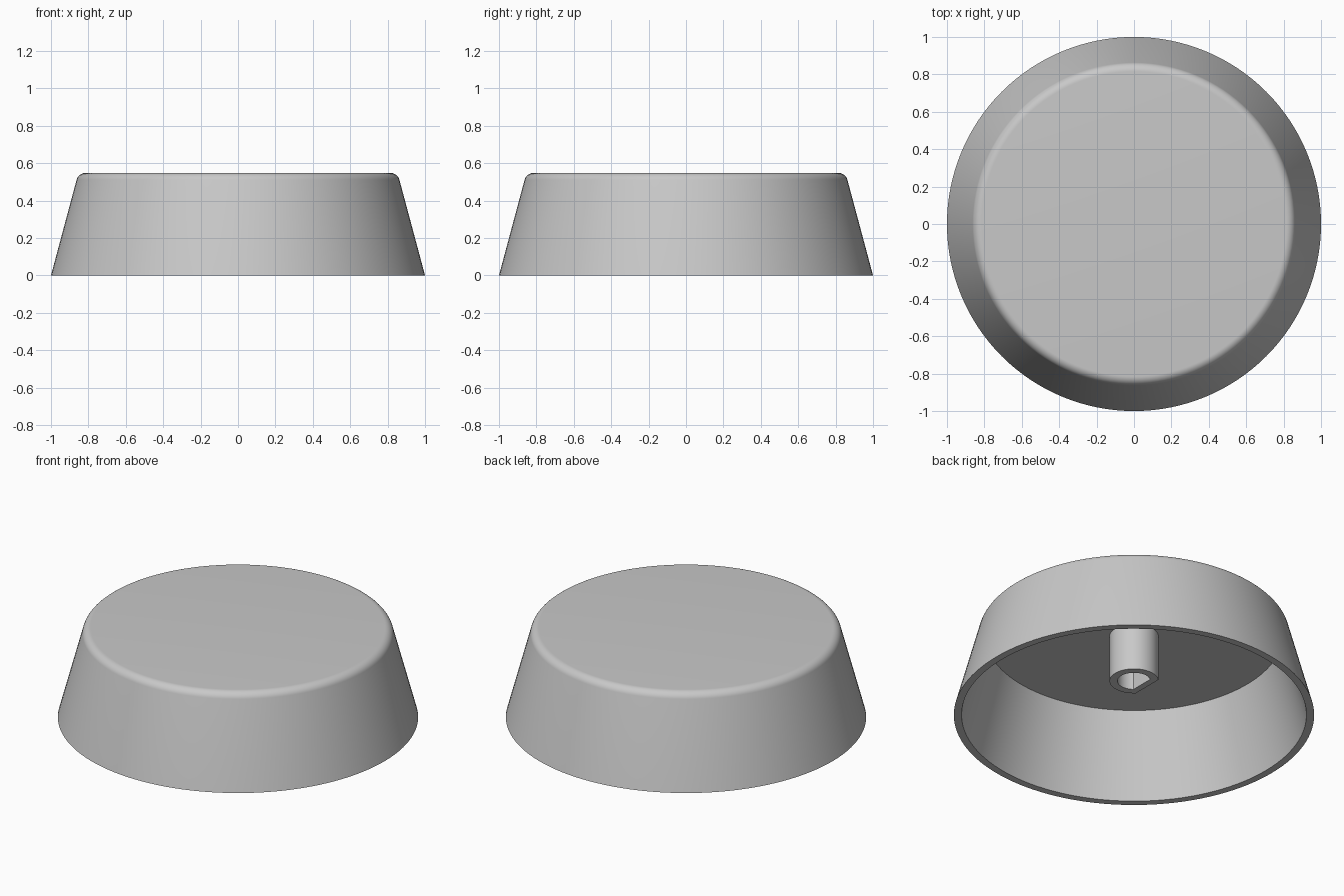
import bpy, bmesh, math

if "Cube" in bpy.data.objects:
    bpy.data.objects.remove(bpy.data.objects["Cube"])

SEGMENTS = 128
HEIGHT = 0.548
FLOOR_Z = 0.503            # underside of the cap
SLOPE = math.tan(math.radians(15))

grey = bpy.data.materials.new("light grey")
grey.diffuse_color = (0.58, 0.58, 0.58, 1)
grey.use_nodes = True
grey.node_tree.nodes["Principled BSDF"].inputs["Base Color"].default_value = grey.diffuse_color


def finish(bm, name):
    """Turn a bmesh into a shaded, coloured object."""
    bmesh.ops.recalc_face_normals(bm, faces=bm.faces)
    mesh = bpy.data.meshes.new(name)
    bm.to_mesh(mesh)
    bm.free()
    mesh.materials.append(grey)
    obj = bpy.data.objects.new(name, mesh)
    bpy.context.collection.objects.link(obj)
    bpy.ops.object.select_all(action='DESELECT')
    obj.select_set(True)
    bpy.context.view_layer.objects.active = obj
    bpy.ops.object.shade_smooth_by_angle(angle=math.radians(30))
    return obj


def lathe(profile, name):
    """Revolve (radius, z) points; end points on the axis become discs."""
    bm = bmesh.new()
    rings = [[bm.verts.new((r * math.cos(a), r * math.sin(a), z))
              for a in (2 * math.pi * i / SEGMENTS for i in range(SEGMENTS))]
             for r, z in profile]
    for a, b in zip(rings, rings[1:]):
        for i in range(SEGMENTS):
            j = (i + 1) % SEGMENTS
            bm.faces.new((a[i], a[j], b[j], b[i]))
    bm.faces.new(rings[0])
    bm.faces.new(rings[-1])
    return finish(bm, name)


def d_outline(radius, flat, steps=48):
    """Circle cut by a flat on the -x side."""
    end = math.pi - math.acos(flat / radius)
    return [(radius * math.cos(a), radius * math.sin(a))
            for a in (-end + 2 * end * i / steps for i in range(steps + 1))]


# Hollow knob shell: inner floor, inner wall, rim, outer wall, rounded top edge
fillet = 0.05
corner = 1 - SLOPE * HEIGHT
centre_r = corner - fillet * math.tan(math.radians(37.5))
centre_z = HEIGHT - fillet
profile = [(0.957 - SLOPE * FLOOR_Z, FLOOR_Z), (0.957, 0), (1.0, 0)]
for k in range(11):
    a = math.radians(15 + 75 * k / 10)
    profile.append((centre_r + fillet * math.cos(a), centre_z + fillet * math.sin(a)))
lathe(profile, "knob_shell")

# Shaft socket: D-shaped tube hanging from the cap
POST_Z = 0.217
bm = bmesh.new()
outer, inner = d_outline(0.136, 0.095), d_outline(0.092, 0.057)
loops = [[bm.verts.new((x, y, z)) for x, y in pts]
         for pts, z in ((outer, FLOOR_Z), (outer, POST_Z), (inner, POST_Z), (inner, FLOOR_Z))]
for a, b in zip(loops, loops[1:]):
    for i in range(len(a)):
        j = (i + 1) % len(a)
        bm.faces.new((a[i], a[j], b[j], b[i]))
finish(bm, "shaft_socket")
